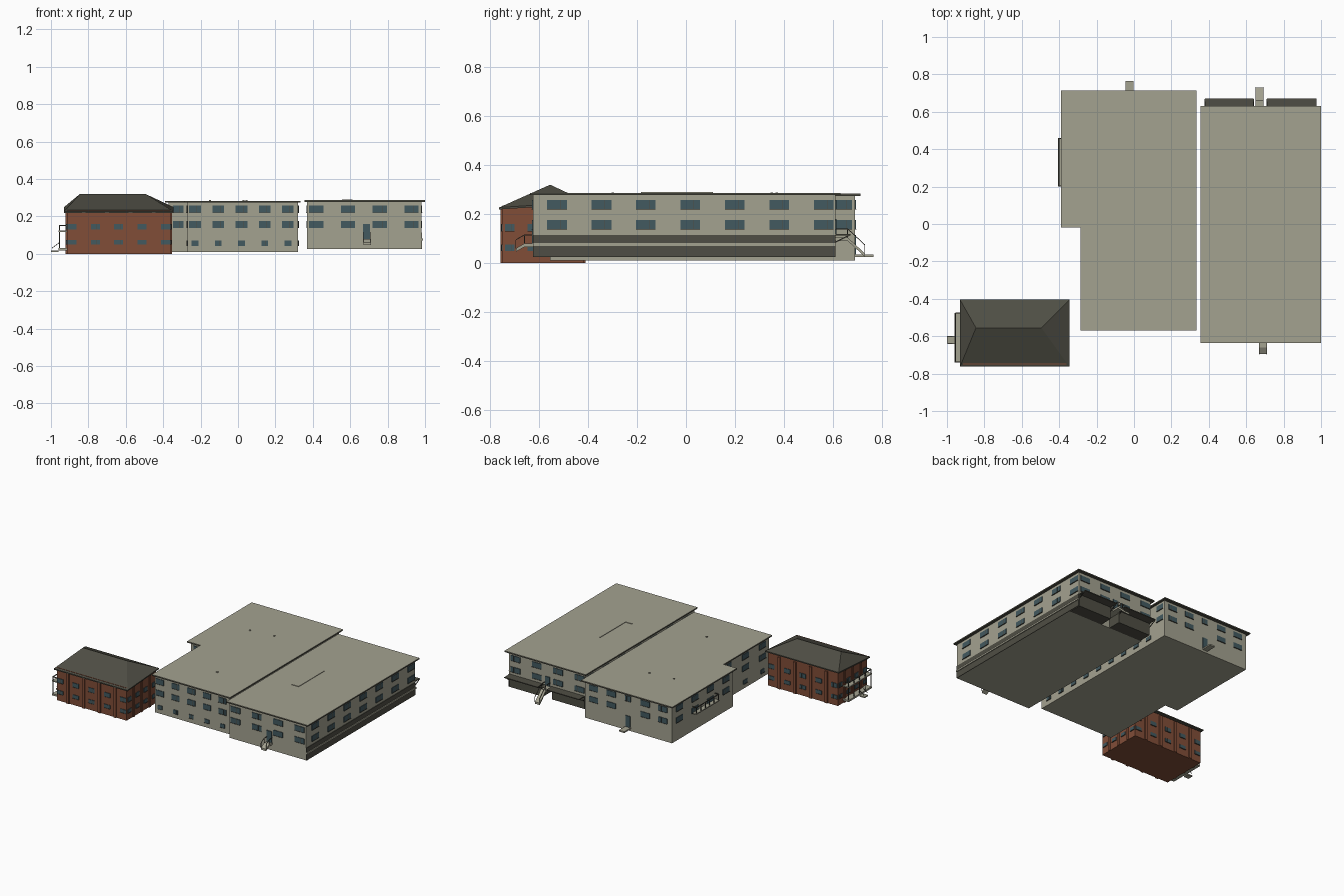
import bpy, bmesh
from mathutils import Matrix, Vector

cube = bpy.data.objects.get("Cube")
if cube:
    bpy.data.objects.remove(cube, do_unlink=True)


def material(name, *rgb):
    mat = bpy.data.materials.new(name)
    mat.use_nodes = True
    mat.diffuse_color = (*rgb, 1)
    shader = next(n for n in mat.node_tree.nodes if n.type == 'BSDF_PRINCIPLED')
    shader.inputs["Base Color"].default_value = (*rgb, 1)
    return mat


PLASTER = material("beige plaster", .37, .36, .28)
DARK = material("dark grey brown", .078, .076, .058)
BRICK = material("red brick", .22, .075, .039)
GLASS = material("blue grey glass", .055, .10, .115)


class Part:
    """Collects simple solids into one flat-shaded object."""

    def __init__(self, name, mat):
        self.name, self.mat, self.bm = name, mat, bmesh.new()

    def box(self, x, y, z):
        mid = [sum(r) / 2 for r in (x, y, z)]
        size = [abs(r[1] - r[0]) for r in (x, y, z)]
        bmesh.ops.create_cube(self.bm, size=1, matrix=Matrix.Translation(mid) @ Matrix.Diagonal((*size, 1)))
        return self

    def bar(self, a, b, width=.005):
        a, b = Vector(a), Vector(b)
        turn = (b - a).to_track_quat('Z', 'Y').to_matrix().to_4x4()
        size = Matrix.Diagonal((width, width, (b - a).length, 1))
        bmesh.ops.create_cube(self.bm, size=1, matrix=Matrix.Translation((a + b) / 2) @ turn @ size)
        return self

    def extrude(self, outline, vec):
        face = self.bm.faces.new([self.bm.verts.new(p) for p in outline])
        up = bmesh.ops.extrude_face_region(self.bm, geom=[face])["geom"]
        moved = [v for v in up if isinstance(v, bmesh.types.BMVert)]
        bmesh.ops.translate(self.bm, verts=moved, vec=vec)
        return self

    def prism(self, plan, z):
        return self.extrude([(*p, z[0]) for p in plan], (0, 0, z[1] - z[0]))

    def done(self):
        bmesh.ops.recalc_face_normals(self.bm, faces=self.bm.faces)
        mesh = bpy.data.meshes.new(self.name)
        self.bm.to_mesh(mesh)
        self.bm.free()
        mesh.materials.append(self.mat)
        obj = bpy.data.objects.new(self.name, mesh)
        bpy.context.collection.objects.link(obj)


def spread(first, last, count):
    return [first + (last - first) * i / (count - 1) for i in range(count)]


def windows(glass, frame, axis, wall, side, centres, rows, width):
    """Rows of thin panes with a mullion and a slim sill on one wall."""
    for c in centres:
        for low, high in rows:
            def plate(part, along, z, out):
                across = (wall, wall + side * out)
                part.box(across, along, z) if axis == 'x' else part.box(along, across, z)
            half = width / 2
            plate(glass, (c - half, c + half), (low, high), .004)
            plate(frame, (c + half * .3, c + half * .36), (low, high), .005)
            plate(frame, (c - half, c + half), (low - .001, low), .007)


def stairs(steps, rails, x, wall, end, top, bottom, landing):
    """Landing with a solid sloping flight and two handrails leaving a wall along y."""
    edge = wall + landing * (1 if end > wall else -1)
    drop = .014
    profile = [(wall, top), (edge, top), (end, bottom), (end, bottom - drop), (edge, top - drop), (wall, top - drop)]
    steps.extrude([(x[0], *p) for p in profile], (x[1] - x[0], 0, 0))
    lift = Vector((0, 0, .035))
    for side in x:
        path = [Vector((side, *p)) for p in profile[:3]]
        for p, q in zip(path, path[1:]):
            rails.bar(p + lift, q + lift, .003)
            rails.bar(q, q + lift, .003)


ROWS = [(.139, .176), (.22, .258)]
BASEMENT = [(.043, .07)]

# East building: body, recessed lower rear, banded side
E0, E1, ES, EN = .37, .98, -.625, .61
Part("east_walls", PLASTER).box((E0, E1), (ES, EN), (.115, .28)).done()
Part("east_base", PLASTER).box((E0, E1), (ES, .515), (.025, .115)).done()
band = Part("east_side_bands", DARK)
band.box((E1, E1 + .004), (ES, EN), (.025, .07))
band.box((E1, E1 + .004), (ES, EN), (.082, .115)).done()
Part("east_side_ledge", PLASTER).box((E1, E1 + .01), (ES, EN), (.07, .082)).done()

# Rear docks with flat braced awnings
dock = Part("rear_docks", DARK)
for x in ((.38, .64), (.71, .975)):
    dock.box(x, (.515, EN), (.025, .115))
    dock.box(x, (EN, .672), (.112, .118))
    for side in x:
        dock.bar((side, EN, .085), (side, .668, .114), .004)
dock.done()

# Middle building: L-shaped plan
M0, M1, MS, MN, WING, STEP = -.27, .32, -.555, .69, -.372, -.005
plan = [(M0, MS), (M1, MS), (M1, MN), (WING, MN), (WING, STEP), (M0, STEP)]
Part("middle_walls", PLASTER).prism(plan, (.01, .28)).done()

# Flat roofs: dark edge and soffit, pale deck
cover = [(-.285, -.57), (.335, -.57), (.335, .713), (-.39, .713), (-.39, -.02), (-.285, -.02)]
soffit = Part("roof_soffits", DARK).prism(cover, (.274, .282))
soffit.box((.355, 1), (-.637, .632), (.277, .285)).done()
deck = Part("roof_decks", PLASTER).prism(cover, (.282, .2835))
deck.box((.355, 1), (-.637, .632), (.285, .2865)).done()
duct = Part("roof_ducts_and_vents", PLASTER)
duct.box((.605, .611), (-.18, .11), (.286, .29)).box((.555, .611), (-.184, -.178), (.286, .29))
for x, y in ((-.15, .35), (.03, .37), (.045, -.3)):
    duct.box((x - .005, x + .005), (y - .005, y + .005), (.283, .289))
duct.done()

# Windows of the two plaster buildings
glass, frame = Part("plaster_windows", GLASS), Part("plaster_window_frames", DARK)
for wall, side in ((ES, -1), (EN, 1)):
    windows(glass, frame, 'y', wall, side, spread(.418, .928, 4), ROWS, .076)
for wall, side in ((E0, -1), (E1, 1)):
    windows(glass, frame, 'x', wall, side, spread(-.527, .563, 7), ROWS, .08)
front = spread(-.23, .267, 5)
windows(glass, frame, 'y', MS, -1, front, ROWS, .062)
windows(glass, frame, 'y', MS, -1, front, BASEMENT, .036)
windows(glass, frame, 'y', STEP, -1, [-.32], ROWS, .055)
windows(glass, frame, 'y', MN, 1, [-.3, -.16, .11, .25], ROWS, .07)
windows(glass, frame, 'y', MN, 1, [-.022], ROWS[1:], .045)
windows(glass, frame, 'x', M1, 1, spread(-.48, .645, 7), ROWS, .065)
windows(glass, frame, 'x', M1, 1, spread(-.48, .53, 9), BASEMENT, .045)
windows(glass, frame, 'x', WING, -1, spread(.08, .61, 4), ROWS, .075)
windows(glass, frame, 'x', M0, -1, spread(-.48, -.09, 3), ROWS, .075)
windows(glass, frame, 'x', M0, -1, spread(-.48, -.09, 3), BASEMENT, .045)
glass.done()
frame.done()

# Doors and outside stairs
door = Part("doors", GLASS)
door.box((.667, .707), (ES - .005, ES), (.065, .16))
door.box((.655, .69), (EN, EN + .005), (.115, .18))
door.box((-.04, -.005), (MN, MN + .005), (.035, .115)).done()
steps, rails = Part("outside_steps", PLASTER), Part("stair_handrails", DARK)
stairs(steps, rails, (.67, .71), ES, -.695, .08, .06, .035)
stairs(steps, rails, (.652, .69), EN, .73, .105, .04, .05)
steps.box((.64, .71), (.515, EN), (.095, .105))
steps.box((-.045, -.003), (MN, .765), (.025, .035))

# West balcony of the middle building
steps.box((-.405, WING), (.2, .46), (.135, .143))
for y in spread(.205, .455, 6):
    rails.bar((-.402, y, .14), (-.402, y, .185))
rails.bar((-.402, .2, .185), (-.402, .46, .185))
for y in (.203, .457):
    rails.bar((-.402, y, .185), (WING, y, .185))

# Brick house with pilasters between the windows
B0, B1, BS, BN = -.915, -.36, -.75, -.418
house = Part("brick_walls", BRICK).box((B0, B1), (BS, BN), (0, .235))
for x in spread(-.825, -.45, 4):
    house.box((x - .01, x + .01), (BS - .008, BN + .008), (0, .228))
for y in spread(-.674, -.491, 3):
    house.box((B0 - .006, B1 + .006), (y - .008, y + .008), (0, .228))
house.done()

# Hipped roof with lower front eave
hip = Part("hipped_roof", DARK)
eave = [(-.93, -.763, .227), (-.345, -.763, .227), (-.345, -.405, .25), (-.93, -.405, .25)]
low = [hip.bm.verts.new(p) for p in eave]
base = [hip.bm.verts.new((x, y, z - .008)) for x, y, z in eave]
r0, r1 = (hip.bm.verts.new((x, -.555, .32)) for x in (-.845, -.495))
for ring in ([low[0], low[1], r1, r0], [low[1], low[2], r1], [low[2], low[3], r0, r1],
             [low[3], low[0], r0], base[::-1]):
    hip.bm.faces.new(ring)
for i in range(4):
    j = (i + 1) % 4
    hip.bm.faces.new((base[i], base[j], low[j], low[i]))
hip.done()

# Brick house windows
glass, frame = Part("brick_windows", GLASS), Part("brick_window_frames", DARK)
small = [(.05, .075), (.13, .16)]
for wall, side in ((BS, -1), (BN, 1)):
    windows(glass, frame, 'y', wall, side, spread(-.888, -.388, 5), small, .048)
for wall, side in ((B0, -1), (B1, 1)):
    windows(glass, frame, 'x', wall, side, spread(-.72, -.445, 4), small, .04)
glass.done()
frame.done()

# West porch and balcony of the brick house
steps.box((-.96, B0), (-.74, -.475), (.018, .03))
steps.box((-1, -.96), (-.64, -.6), (.01, .018))
steps.box((-.96, B0), (-.74, -.475), (.118, .126))
for y in spread(-.735, -.48, 5):
    rails.bar((-.955, y, .125), (-.955, y, .152))
    rails.bar((-.955, y, .025), (-.955, y, .12), .004)
rails.bar((-.955, -.74, .152), (-.955, -.475, .152))
for y in (-.738, -.477):
    rails.bar((-.955, y, .152), (B0, y, .152))
for y in (-.64, -.6):
    rails.bar((-.995, y, .03), (-.955, y, .06), .003)
steps.done()
rails.done()
